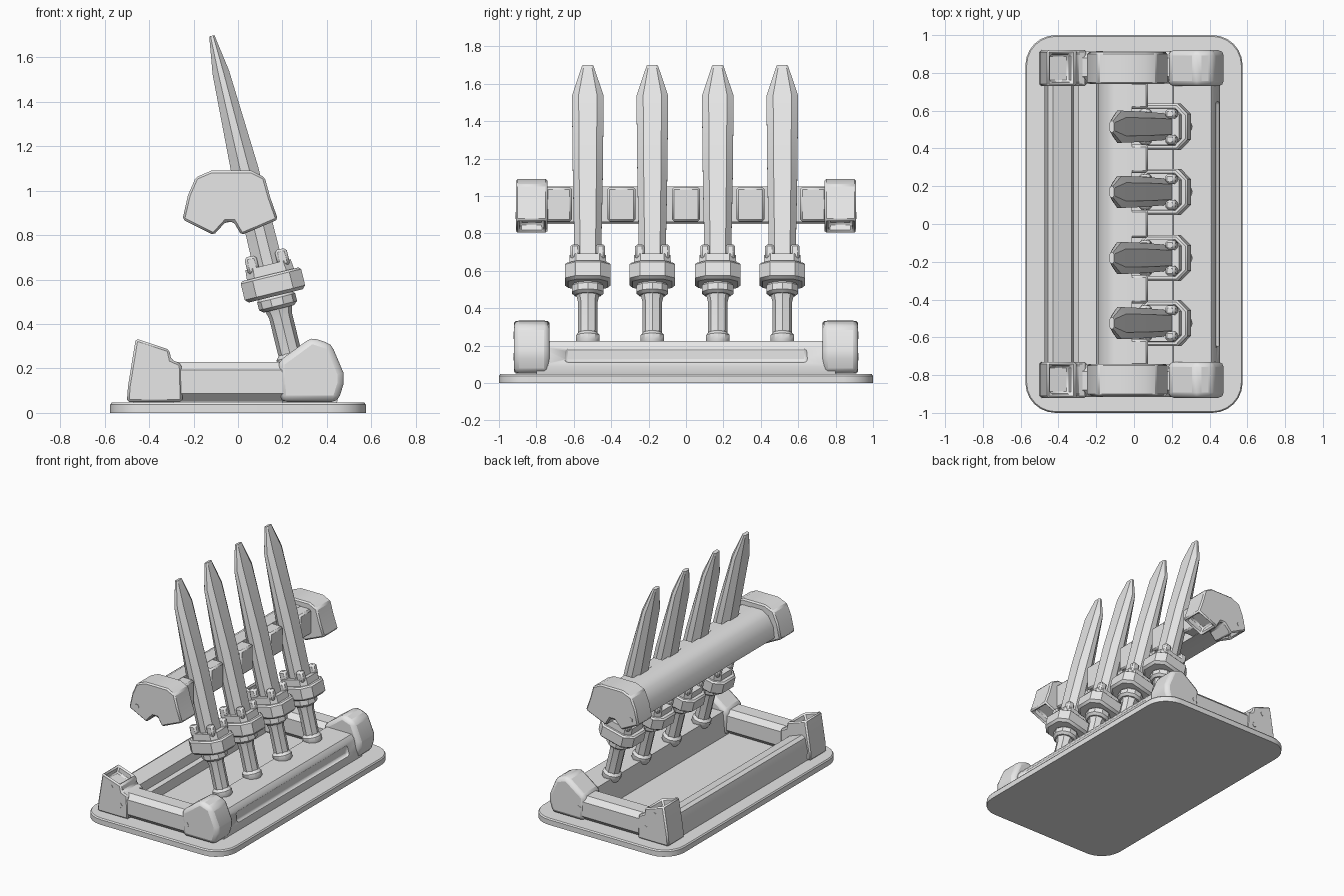
import bpy, bmesh, math
from mathutils import Matrix, Vector

if "Cube" in bpy.data.objects:
    bpy.data.objects.remove(bpy.data.objects["Cube"])

grey = bpy.data.materials.new("plain grey")
grey.diffuse_color = (0.8, 0.8, 0.8, 1)
grey.use_nodes = True
grey.node_tree.nodes["Principled BSDF"].inputs["Base Color"].default_value = grey.diffuse_color


def finish(bm, name, matrix=None, bevel=0.0, seg=1, smooth=35):
    bmesh.ops.recalc_face_normals(bm, faces=bm.faces)
    me = bpy.data.meshes.new(name)
    bm.to_mesh(me)
    bm.free()
    ob = bpy.data.objects.new(name, me)
    bpy.context.collection.objects.link(ob)
    me.materials.append(grey)
    if matrix is not None:
        ob.matrix_world = matrix
    for o in bpy.context.selected_objects:
        o.select_set(False)
    ob.select_set(True)
    bpy.context.view_layer.objects.active = ob
    bpy.ops.object.shade_smooth_by_angle(angle=math.radians(smooth))
    if bevel:
        m = ob.modifiers.new("bevel", 'BEVEL')
        m.width, m.segments, m.limit_method = bevel, seg, 'ANGLE'
        m.angle_limit = math.radians(40)
    return ob


def loft(name, rings, **kw):
    """Skin a stack of 3D rings and cap both ends."""
    bm = bmesh.new()
    rows = [[bm.verts.new(p) for p in r] for r in rings]
    n = len(rows[0])
    for a, b in zip(rows, rows[1:]):
        for i in range(n):
            bm.faces.new((a[i], a[(i + 1) % n], b[(i + 1) % n], b[i]))
    bm.faces.new(rows[0][::-1])
    bm.faces.new(rows[-1])
    return finish(bm, name, **kw)


def section(z, hx, hy, cx, cy=None):
    """Rectangle with cut corners at height z."""
    cy = cx if cy is None else cy
    return [(hx, -hy + cy, z), (hx, hy - cy, z), (hx - cx, hy, z), (-hx + cx, hy, z),
            (-hx, hy - cy, z), (-hx, -hy + cy, z), (-hx + cx, -hy, z), (hx - cx, -hy, z)]


def circle(z, r, n=10):
    return [(r * math.cos(math.tau * i / n), r * math.sin(math.tau * i / n), z) for i in range(n)]


def prism(name, profile, y0, y1, hollow=(), **kw):
    """Extrude an x-z profile along y; the sides listed in hollow become sunken sockets."""
    bm = bmesh.new()
    a = [bm.verts.new((x, y0, z)) for x, z in profile]
    b = [bm.verts.new((x, y1, z)) for x, z in profile]
    n = len(profile)
    sides = [bm.faces.new((a[i], a[(i + 1) % n], b[(i + 1) % n], b[i])) for i in range(n)]
    bm.faces.new(a[::-1])
    bm.faces.new(b)
    bmesh.ops.recalc_face_normals(bm, faces=bm.faces)
    for i in hollow:
        bmesh.ops.inset_region(bm, faces=[sides[i]], thickness=0.028)
        nrm = sides[i].normal.copy()
        bmesh.ops.inset_region(bm, faces=[sides[i]], thickness=0.004)
        bmesh.ops.translate(bm, verts=sides[i].verts[:], vec=nrm * -0.05)
    return finish(bm, name, **kw)


def box(name, c, size, matrix=None, **kw):
    bm = bmesh.new()
    bmesh.ops.create_cube(bm, size=1, matrix=Matrix.Translation(c) @ Matrix.Diagonal((*size, 1)))
    return finish(bm, name, matrix=matrix, **kw)


# Rounded base plate
def plate_ring(z, hx, hy, r):
    pts = []
    for k, (sx, sy) in enumerate([(1, 1), (-1, 1), (-1, -1), (1, -1)]):
        for j in range(7):
            t = math.pi / 2 * (k + j / 6)
            pts.append((sx * (hx - r) + r * math.cos(t), sy * (hy - r) + r * math.sin(t), z))
    return pts


loft("base_plate", [plate_ring(0, .575, 1, .16), plate_ring(.038, .575, 1, .16),
                    plate_ring(.047, .568, .993, .153)])

# Long frame bars, the right one with a shallow slot
right_bar = prism("right_frame_bar", [(.20, .045), (.445, .045), (.455, .09), (.43, .2), (.41, .225), (.21, .225)],
                  -.8, .8)
slot = box("slot_cutter", (.46, 0, .15), (.06, 1.3, .08), bevel=.018, seg=2)
slot.hide_render = True
slot.hide_viewport = True
cut = right_bar.modifiers.new("slot", 'BOOLEAN')
cut.object, cut.operation, cut.solver = slot, 'DIFFERENCE', 'EXACT'
prism("left_frame_bar", [(-.47, .045), (-.475, .12), (-.455, .21), (-.43, .225), (-.33, .19),
                         (-.32, .13), (-.29, .12), (-.29, .045)], -.8, .8)

# Upper bar with tabs between the swords
prism("upper_bar", [(-.20, .87), (-.19, .95), (-.15, 1.02), (-.10, 1.05), (-.01, 1.05), (-.01, .86), (-.16, .85)],
      -.8, .8)
for y, w in ((0, .15), (.345, .15), (-.345, .15), (.68, .14), (-.68, .14)):
    box("upper_bar_tab", (.02, y, .955), (.11, w, .185), bevel=.012)

cap = [(-.25, .87), (-.225, .98), (-.19, 1.06), (-.12, 1.09), (.06, 1.09), (.12, 1.06), (.145, .97),
       (.18, .87), (.015, .80), (-.02, .86), (-.055, .86), (-.11, .80)]
left_corner = [(-.46, .335), (-.31, .285), (-.30, .24), (-.255, .22), (-.25, .05), (-.50, .05), (-.495, .12)]
right_corner = [(.18, .23), (.33, .34), (.42, .31), (.475, .18), (.475, .13), (.45, .05), (.19, .05)]

for s in (-1, 1):
    # Corner blocks, end caps of the upper bar, short frame bars
    prism("left_corner_block", left_corner, s * .73, s * .92, hollow=(0,), bevel=.02)
    prism("right_corner_block", right_corner, s * .73, s * .92, bevel=.028, seg=2)
    prism("upper_bar_cap", cap, s * .74, s * .91, hollow=(7, 11), bevel=.02)
    rot = Matrix.Translation((-.28, s * .83, .14)) @ Matrix.Rotation(math.pi / 2, 4, 'Y')
    loft("short_frame_bar", [section(0, .088, .085, .035), section(.5, .088, .085, .035)], matrix=rot)
    # Small bolts on the outer sides
    for x, z in ((-.39, .255), (-.315, .14), (.225, .14), (-.185, .895)):
        m = Matrix.Translation((x, s * .918 if z < .5 else s * .908, z)) @ Matrix.Rotation(math.pi / 2, 4, 'X')
        loft("side_bolt", [circle(-.004, .02, 5), circle(.004, .02, 5)], matrix=m)

# Four leaning swords: local z runs from the pommel to the tip
for y in (-.525, -.18, .17, .515):
    M = Matrix.Translation((.24, y, .24)) @ Matrix.Rotation(math.radians(-13.8), 4, 'Y')
    loft("sword_blade", [section(.38, .068, .07, .045, .03), section(.88, .062, .08, .042, .034),
                         section(1.33, .038, .085, .026, .036), section(1.50, .012, .03, .006, .01)],
         matrix=M, smooth=20)
    loft("sword_guard", [section(.295, .125, .105, .05), section(.31, .14, .122, .055),
                         section(.385, .14, .122, .055), section(.395, .13, .112, .05)], matrix=M)
    loft("sword_collar", [section(.38, .11, .1, .035), section(.44, .105, .097, .035)], matrix=M)
    for a in (-1, 1):
        for b in (-1, 1):
            box("collar_prong", (a * .07, b * .068, .455), (.055, .05, .08), matrix=M, bevel=.012)
    loft("sword_ring", [circle(.235, .07), circle(.25, .088), circle(.285, .088), circle(.30, .075)], matrix=M)
    loft("sword_grip", [circle(0, .048, 8), circle(.04, .053, 8), circle(.2, .053, 8), circle(.25, .065, 8)],
         matrix=M)
    loft("sword_pommel", [circle(-.06, .04), circle(-.02, .066), circle(.012, .066), circle(.03, .05)], matrix=M)
